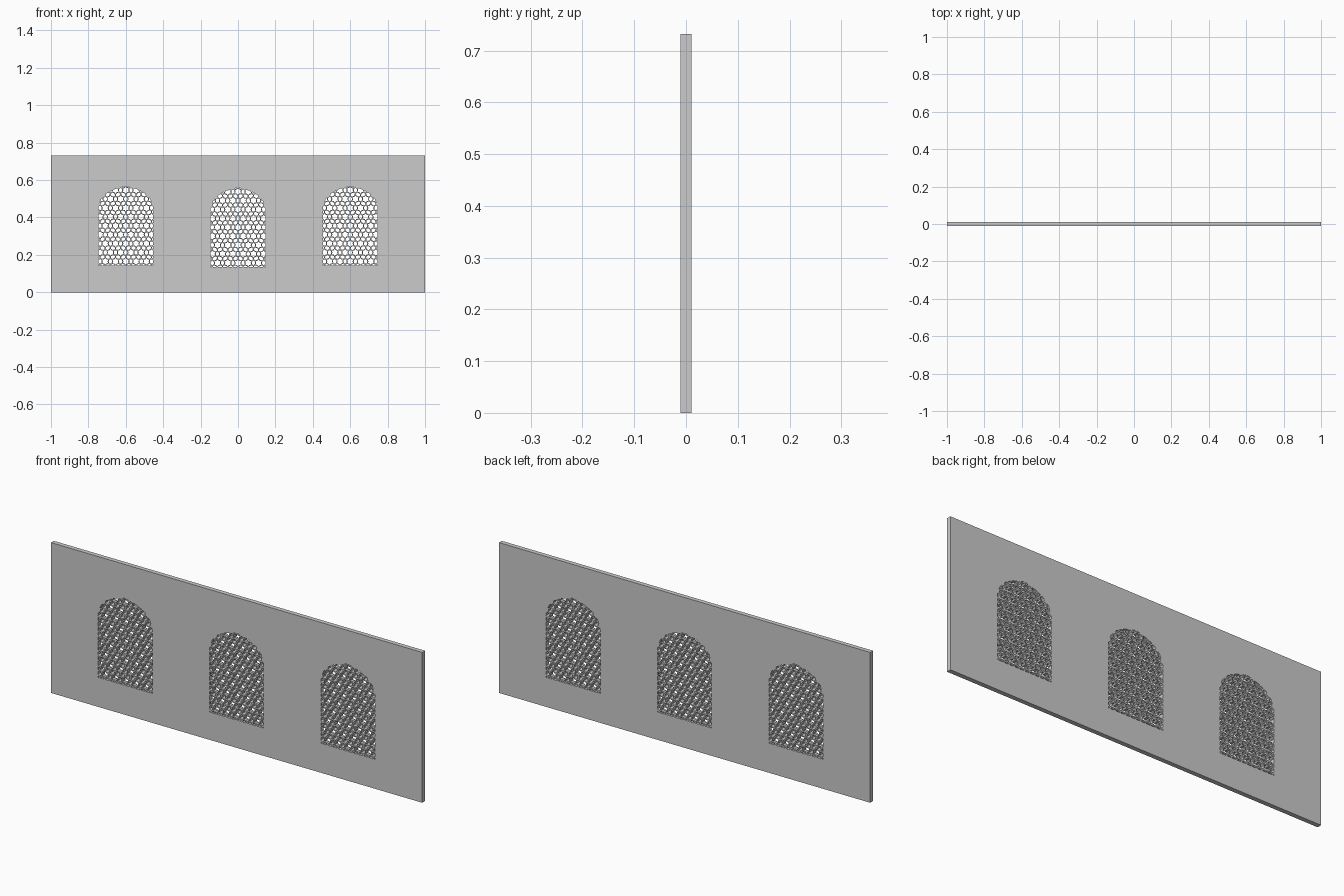
import bpy, math
from mathutils import Vector

if "Cube" in bpy.data.objects:
    bpy.data.objects.remove(bpy.data.objects["Cube"])

HEIGHT, HALF_T = 0.732, 0.011
PITCH = 0.055                       # spacing of the star lattice

# pointed-arch outline (right half, z measured up the wall)
half_arch = [(0.146, 0.143), (0.146, 0.46), (0.131, 0.498),
             (0.102, 0.53), (0.06, 0.551)]
arch = half_arch + [(0, 0.568)] + [(-x, z) for x, z in reversed(half_arch)]


def clip(poly, border):
    """Clip a polygon against a convex counter-clockwise border."""
    for i, b in enumerate(border):
        a, b = Vector(border[i - 1]), Vector(b)
        d = b - a
        side = lambda p: d.x * (p.y - a.y) - d.y * (p.x - a.x)
        out = []
        for j, q in enumerate(poly):
            p = poly[j - 1]
            sp, sq = side(p), side(q)
            if (sp >= 0) != (sq >= 0):
                out.append(p.lerp(q, sp / (sp - sq)))
            if sq >= 0:
                out.append(q)
        poly = out
        if len(poly) < 3:
            return []
    return poly


def area(poly):
    return abs(sum(poly[i - 1].x * p.y - p.x * poly[i - 1].y
                   for i, p in enumerate(poly))) / 2


def star(c):
    return [c + (0.0185 if k % 2 == 0 else 0.0125)
            * Vector((math.cos(math.radians(30 + 30 * k)),
                      math.sin(math.radians(30 + 30 * k)))) for k in range(12)]


def oblong(c, ang):
    u = Vector((math.cos(ang), math.sin(ang)))
    v = Vector((-u.y, u.x))
    return [c + u * a + v * b for a, b in
            ((0.0085, -0.006), (0.0085, 0.006), (0, 0.0125),
             (-0.0085, 0.006), (-0.0085, -0.006), (0, -0.0125))]


# star-and-hexagon openings trimmed to the arch
openings = []
row_h = PITCH * math.sqrt(3) / 2
for r in range(-1, 11):
    for i in range(-5, 6):
        c = Vector(((i + 0.5 * (r % 2)) * PITCH, 0.165 + r * row_h))
        shapes = [star(c)]
        for k in range(3):
            t = k * math.pi / 3
            mid = c + Vector((math.cos(t), math.sin(t))) * PITCH / 2
            shapes.append(oblong(mid, t))
        for s in shapes:
            s = clip(s, arch)
            if s and area(s) > 2e-5:
                openings.append(s)

# wall panel: filled outline with every opening as a hole, extruded
cu = bpy.data.curves.new("wall_outline", 'CURVE')
cu.dimensions = '2D'
cu.fill_mode = 'BOTH'
cu.extrude = HALF_T


def add_loop(pts):
    sp = cu.splines.new('POLY')
    sp.points.add(len(pts) - 1)
    for q, p in zip(sp.points, pts):
        q.co = (p[0], p[1], 0, 1)
    sp.use_cyclic_u = True


add_loop([(-1, 0), (1, 0), (1, HEIGHT), (-1, HEIGHT)])
for x, dz in ((-0.6, 0), (0, -0.008), (0.6, 0)):
    for o in openings:
        add_loop([(p.x + x, p.y + dz) for p in o])

wall = bpy.data.objects.new("lattice_window_wall", cu)
wall.rotation_euler = (math.pi / 2, 0, 0)
bpy.context.collection.objects.link(wall)
bpy.context.view_layer.objects.active = wall
wall.select_set(True)
bpy.ops.object.convert(target='MESH')
bpy.ops.object.shade_flat()
